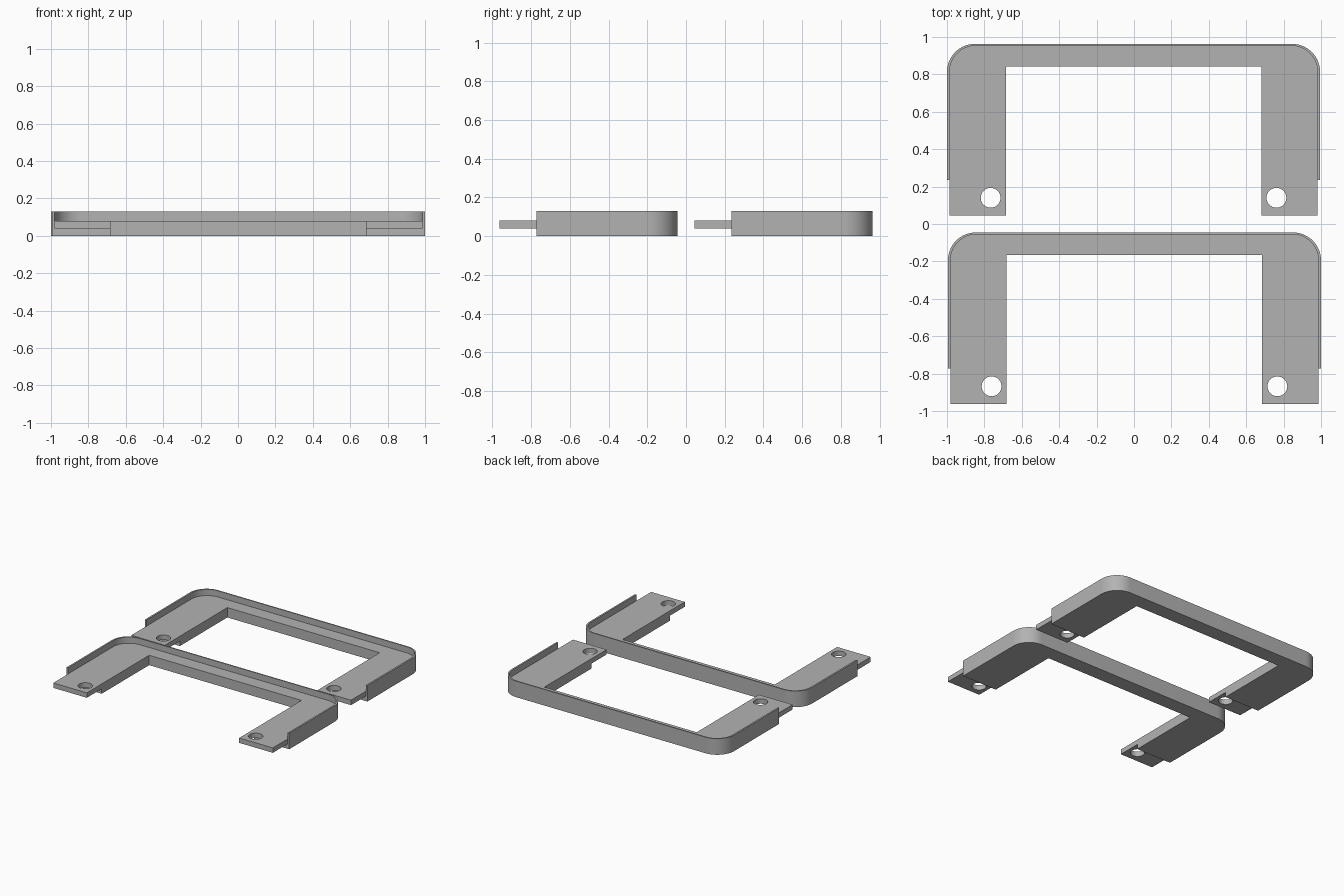
import bpy, bmesh, math

if "Cube" in bpy.data.objects:
    bpy.data.objects.remove(bpy.data.objects["Cube"])

grey = bpy.data.materials.new("plain_grey")
grey.diffuse_color = (0.45, 0.45, 0.45, 1)
grey.use_nodes = True
grey.node_tree.nodes["Principled BSDF"].inputs["Base Color"].default_value = grey.diffuse_color

HALF, INNER = 0.9975, 0.683          # outer half width, opening half width
BACK, BAR, STEP, TIP = -0.045, -0.166, -0.773, -0.963
FLOOR, TOP = 0.08, 0.13              # plate top, rim top


def prism(name, outline, z0, z1):
    """Extrude a flat outline between two heights."""
    bm = bmesh.new()
    face = bm.faces.new([bm.verts.new((x, y, z0)) for x, y in outline])
    ext = bmesh.ops.extrude_face_region(bm, geom=[face])
    top = [g for g in ext["geom"] if isinstance(g, bmesh.types.BMVert)]
    bmesh.ops.translate(bm, verts=top, vec=(0, 0, z1 - z0))
    bmesh.ops.recalc_face_normals(bm, faces=bm.faces)
    mesh = bpy.data.meshes.new(name)
    bm.to_mesh(mesh)
    bm.free()
    mesh.materials.append(grey)
    obj = bpy.data.objects.new(name, mesh)
    bpy.context.collection.objects.link(obj)
    return obj


def rounded_back(half, back, radius, front, steps=16):
    """Right front corner, two rounded back corners, left front corner."""
    right = [(half, front)]
    for i in range(steps + 1):
        a = math.pi / 2 * i / steps
        right.append((half - radius + radius * math.cos(a),
                      back - radius + radius * math.sin(a)))
    return right + [(-x, y) for x, y in reversed(right)]


def boolean(obj, other, operation):
    mod = obj.modifiers.new(operation.lower(), "BOOLEAN")
    mod.object, mod.operation, mod.solver = other, operation, "EXACT"
    bpy.context.view_layer.objects.active = obj
    bpy.ops.object.modifier_apply(modifier=mod.name)
    bpy.data.objects.remove(other)


# U-shaped body with rounded back corners
outline = rounded_back(HALF, BACK, 0.15, STEP)
outline += [(-INNER, STEP), (-INNER, BAR), (INNER, BAR), (INNER, STEP)]
bracket = prism("front_bracket", outline, 0, TOP)

# Recess that leaves a thin rim around the outside
recess = prism("recess_cutter", rounded_back(HALF - 0.0135, BACK - 0.01, 0.14, -1.2), FLOOR, 0.3)
boolean(bracket, recess, "DIFFERENCE")

# Thin tongues with a screw hole
for side in (-1, 1):
    a, b = side * INNER, side * (HALF - 0.0135)
    tongue = prism("tongue", [(a, TIP), (b, TIP), (b, STEP), (a, STEP)], 0.04, FLOOR)
    hole = prism("hole_cutter", [(side * 0.764 + 0.053 * math.cos(t * math.pi / 16),
                                  -0.868 + 0.053 * math.sin(t * math.pi / 16))
                                 for t in range(32)], -0.1, 0.3)
    boolean(tongue, hole, "DIFFERENCE")
    boolean(bracket, tongue, "UNION")

bpy.ops.object.select_all(action="DESELECT")
bracket.select_set(True)
bpy.context.view_layer.objects.active = bracket
bpy.ops.object.shade_smooth_by_angle(angle=math.radians(30))

# Second identical bracket behind the first
rear = bracket.copy()
rear.name = "rear_bracket"
bpy.context.collection.objects.link(rear)
bracket.location.x = 0.0025
rear.location = (-0.0025, 1.008, 0)
